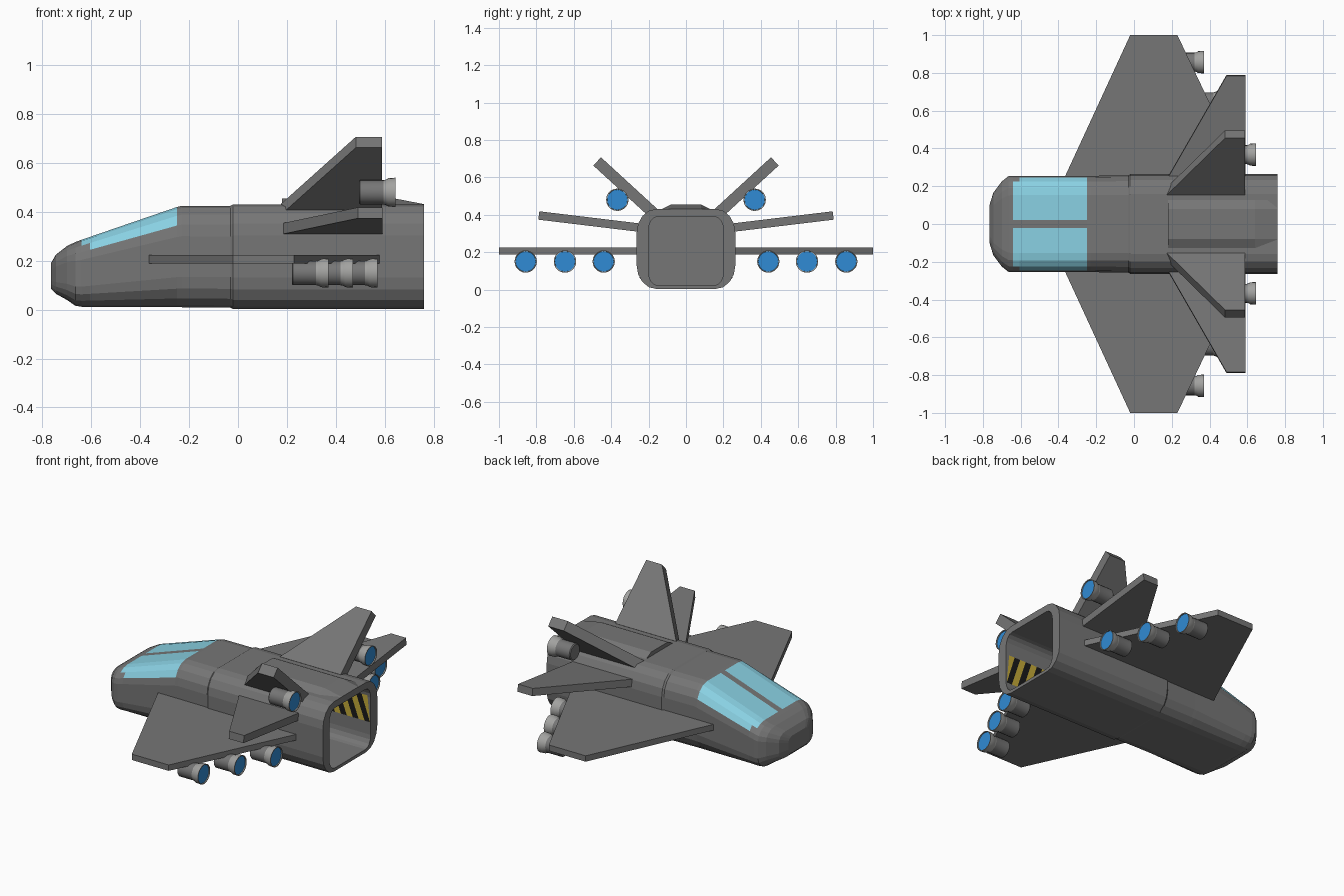
import bpy, bmesh, math
from mathutils import Vector, Matrix

old = bpy.data.objects.get("Cube")
if old:
    bpy.data.objects.remove(old, do_unlink=True)


def material(name, rgb):
    m = bpy.data.materials.new(name)
    m.use_nodes = True
    m.diffuse_color = (*rgb, 1)
    m.node_tree.nodes["Principled BSDF"].inputs["Base Color"].default_value = (*rgb, 1)
    return m


GREY = material("hull grey", (0.18, 0.18, 0.18))
GLASS = material("canopy glass", (0.25, 0.63, 0.76))
LIGHT = material("nozzle light grey", (0.36, 0.36, 0.35))
BLUE = material("engine glow blue", (0.03, 0.26, 0.66))
YELLOW = material("hazard yellow", (0.55, 0.40, 0.04))
BLACK = material("hazard black", (0.01, 0.01, 0.01))


def finish(name, bm, mats, smooth=False):
    bmesh.ops.recalc_face_normals(bm, faces=bm.faces)
    mesh = bpy.data.meshes.new(name)
    bm.to_mesh(mesh)
    bm.free()
    ob = bpy.data.objects.new(name, mesh)
    bpy.context.collection.objects.link(ob)
    for m in mats:
        mesh.materials.append(m)
    if smooth:
        bpy.context.view_layer.objects.active = ob
        ob.select_set(True)
        bpy.ops.object.shade_smooth_by_angle(angle=math.radians(40))
        ob.select_set(False)
    return ob


def section(hw, lo, hi, ry, rz, seam=0.02, n=4):
    """Rounded rectangle in (y, z), starting beside the top centre seam."""
    half = [(seam, hi)]
    for top in (True, False):
        for i in range(n + 1):
            a = math.pi / 2 * i / n
            if top:
                half.append((hw - ry + ry * math.sin(a), hi - rz + rz * math.cos(a)))
            else:
                half.append((hw - ry + ry * math.cos(a), lo + rz - rz * math.sin(a)))
    return half + [(-y, z) for y, z in reversed(half)]


def loft(bm, rings):
    """Skin (x, points) rings, cap both ends, return faces as a grid."""
    loops = [[bm.verts.new((x, y, z)) for y, z in pts] for x, pts in rings]
    grid = []
    for a, b in zip(loops, loops[1:]):
        k = len(a)
        grid.append([bm.faces.new((a[i], a[(i + 1) % k], b[(i + 1) % k], b[i]))
                     for i in range(k)])
    bm.faces.new(loops[0])
    bm.faces.new(loops[-1])
    return grid


# Fuselage: nose, canopy slope, main body and the hollow rear bay
stations = [  # x, half width, bottom, top
    (-0.765, 0.10, 0.085, 0.19), (-0.745, 0.165, 0.065, 0.225),
    (-0.70, 0.225, 0.04, 0.26), (-0.665, 0.253, 0.016, 0.277),
    (-0.64, 0.255, 0.012, 0.286), (-0.605, 0.255, 0.012, 0.298),
    (-0.25, 0.255, 0.01, 0.42), (-0.23, 0.255, 0.01, 0.425),
    (-0.03, 0.257, 0.008, 0.425), (-0.02, 0.264, 0.003, 0.431),
    (0.76, 0.264, 0.003, 0.431)]
rings = [(x, section(w, lo, hi, 0.4 * w, 0.3 * (hi - lo))) for x, w, lo, hi in stations]
rings += [(x, section(0.2, 0.022, 0.39, 0.05, 0.07)) for x in (0.76, 0.25)]
bm = bmesh.new()
grid = loft(bm, rings)
for row in (4, 5):
    for col in range(4 if row == 5 else 3):
        for c in (col, len(grid[row]) - 2 - col):
            grid[row][c].material_index = 1
finish("fuselage", bm, [GREY, GLASS])

# Raised spine over the bay
bm = bmesh.new()
loft(bm, [(x, [(-0.17, 0.41), (-0.08, h), (0.08, h), (0.17, 0.41)])
          for x, h in ((0.18, 0.455), (0.64, 0.455), (0.76, 0.432))])
finish("spine", bm, [GREY])


def slab(name, root, tip, root_x, tip_x, thick):
    """Tapered plate between a root and a tip point given in (y, z)."""
    for side, word in ((1, "left"), (-1, "right")):
        across = Vector((tip[0] - root[0], tip[1] - root[1])).normalized()
        off = Vector((-across.y, across.x)) * thick / 2
        bm = bmesh.new()
        loops = []
        for s in (1, -1):
            loops.append([bm.verts.new((x, side * (p[0] + s * off.x), p[1] + s * off.y))
                          for p, x in ((root, root_x[0]), (tip, tip_x[0]),
                                       (tip, tip_x[1]), (root, root_x[1]))])
        a, b = loops
        bm.faces.new(a)
        bm.faces.new(b)
        for i in range(4):
            j = (i + 1) % 4
            bm.faces.new((a[i], a[j], b[j], b[i]))
        finish(name + "_" + word, bm, [GREY])


slab("main_wing", (0.22, 0.206), (1.0, 0.206), (-0.38, 0.60), (-0.02, 0.23), 0.036)
slab("tailplane", (0.24, 0.33), (0.787, 0.396), (0.175, 0.59), (0.49, 0.59), 0.045)
slab("tail_fin", (0.175, 0.41), (0.475, 0.685), (0.175, 0.588), (0.482, 0.588), 0.06)


# Engine pods with flared nozzles and glowing discs
def engine(name, end, y, z):
    profile = [(-0.15, 0.045), (-0.145, 0.05), (-0.05, 0.05), (-0.04, 0.052),
               (-0.03, 0.058), (0, 0.06), (0, 0.055), (-0.006, 0.054)]
    bm = bmesh.new()
    n = 20
    circle = [(math.cos(2 * math.pi * i / n), math.sin(2 * math.pi * i / n)) for i in range(n)]
    grid = loft(bm, [(end + x, [(y + r * c, z + r * s) for c, s in circle])
                     for x, r in profile])
    for row in grid[2:]:
        for f in row:
            f.material_index = 1
    bm.faces.ensure_lookup_table()
    bm.faces[-1].material_index = 2
    finish(name, bm, [GREY, LIGHT, BLUE], smooth=True)


for side, word in ((1, "left"), (-1, "right")):
    for label, end, y, z in (("inner", 0.57, 0.44, 0.15), ("middle", 0.47, 0.647, 0.15),
                             ("outer", 0.37, 0.857, 0.15), ("fin", 0.645, 0.367, 0.48)):
        engine(label + "_engine_" + word, end, side * y, z)

# Hazard stripes on the bay side walls
for side, word, lo, hi in ((1, "left", 0.17, 0.33), (-1, "right", 0.09, 0.27)):
    bm = bmesh.new()
    for i in range(11):
        x = 0.80 - 0.04 * i
        pts = [(x, lo), (x - 0.04, lo), (x - 0.10, hi), (x - 0.06, hi)]
        vs = [bm.verts.new((min(px, 0.757), side * 0.197, pz)) for px, pz in pts]
        bm.faces.new(vs).material_index = i % 2
    finish("bay_stripes_" + word, bm, [YELLOW, BLACK])
